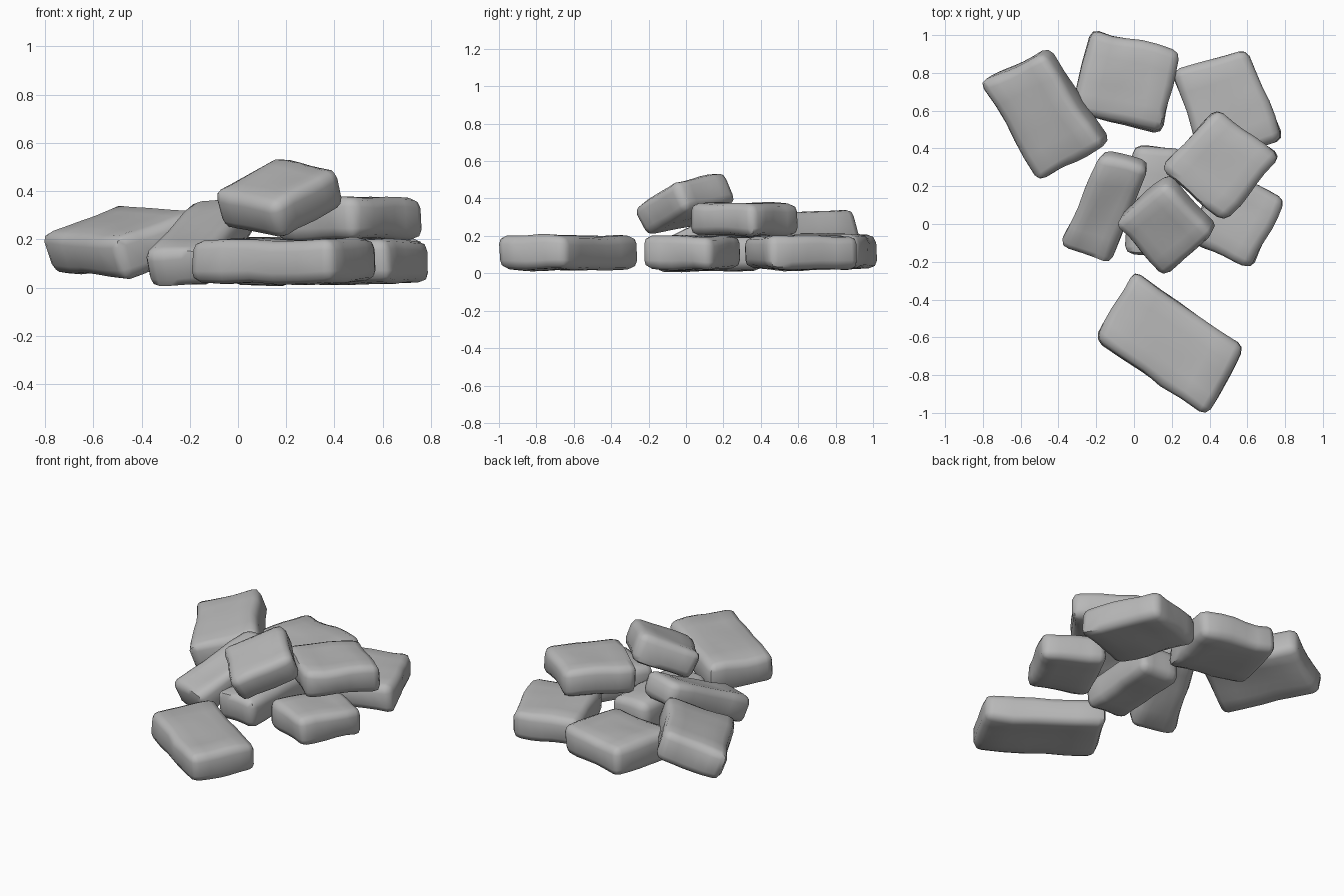
import bpy
import bmesh
from mathutils import Matrix, Vector, noise
from math import radians

cube = bpy.data.objects.get("Cube")
if cube:
    bpy.data.objects.remove(cube, do_unlink=True)

stone_grey = bpy.data.materials.new("stone_grey")
stone_grey.use_nodes = True
GREY = (0.48, 0.48, 0.48, 1)
stone_grey.diffuse_color = GREY
stone_grey.node_tree.nodes["Principled BSDF"].inputs["Base Color"].default_value = GREY


def stone(name, center, size, yaw, slope=(0, 0), worn=(), seed=0):
    """Worn block: a rounded box with gentle dents, tilted by the slope of its top.
    worn lists the upright corners, by their x and y signs, that are worn back."""
    bm = bmesh.new()
    bmesh.ops.create_cube(bm, size=1)
    bm.transform(Matrix.Diagonal((*size, 1)))
    for v in bm.verts:
        for sx, sy in worn:
            if v.co.x * sx > 0 and v.co.y * sy > 0:
                v.co -= Vector((sx, sy, 0)) * 0.025
    bmesh.ops.bevel(bm, geom=bm.edges[:], offset=0.045, segments=2, profile=0.5,
                    affect='EDGES', clamp_overlap=True)

    # Split the long faces so that the dents have something to bend
    long_edges = [e for e in bm.edges if e.calc_length() > 0.13]
    bmesh.ops.subdivide_edges(bm, edges=long_edges, cuts=4, use_grid_fill=True)

    # Wear: slow noise that bends the faces a little
    shift = Vector((seed * 3.7, seed * 1.3, seed * 5.1))
    for v in bm.verts:
        v.co += noise.noise_vector(v.co * 5 + shift) * 0.016

    # Turn, tilt and place
    normal = Vector((-slope[0], -slope[1], 1)).normalized()
    tilt = Vector((0, 0, 1)).rotation_difference(normal).to_matrix().to_4x4()
    bm.transform(Matrix.Translation(center) @ tilt @ Matrix.Rotation(radians(yaw), 4, 'Z'))
    bmesh.ops.recalc_face_normals(bm, faces=bm.faces[:])

    mesh = bpy.data.meshes.new(name)
    bm.to_mesh(mesh)
    bm.free()
    mesh.materials.append(stone_grey)
    obj = bpy.data.objects.new(name, mesh)
    bpy.context.collection.objects.link(obj)
    bpy.ops.object.select_all(action='DESELECT')
    obj.select_set(True)
    bpy.context.view_layer.objects.active = obj
    bpy.ops.object.shade_smooth_by_angle(angle=radians(50))


# Bottom layer lying flat
stone("front_stone", (0.19, -0.635, 0.11), (0.74, 0.44, 0.18), -32.5,
      worn=[(-1, -1), (1, 1)], seed=1)
stone("back_stone", (-0.045, 0.755, 0.115), (0.49, 0.45, 0.18), -13, seed=2)
stone("back_left_stone", (0.495, 0.63, 0.11), (0.44, 0.54, 0.18), 20, worn=[(1, 1)], seed=3)
stone("left_stone", (0.54, 0.03, 0.11), (0.38, 0.42, 0.18), -26, seed=4)
stone("middle_stone", (0.11, 0.12, 0.105), (0.27, 0.57, 0.18), -3, seed=5)

# Stones leaning on the others
stone("leaning_right_stone", (-0.15, 0.11, 0.19), (0.28, 0.6, 0.17), -21, (0.15, 0.4),
      worn=[(-1, 1)], seed=6)
stone("back_right_stone", (-0.47, 0.595, 0.19), (0.42, 0.61, 0.19), 30, (0.26, 0.2),
      worn=[(1, 1)], seed=7)

# Upper stones
stone("upper_left_stone", (0.455, 0.325, 0.29), (0.44, 0.46, 0.18), -40, worn=[(-1, 1)], seed=8)
stone("top_stone", (0.17, -0.005, 0.37), (0.38, 0.39, 0.18), 42, (0.2, 0.4), seed=9)
